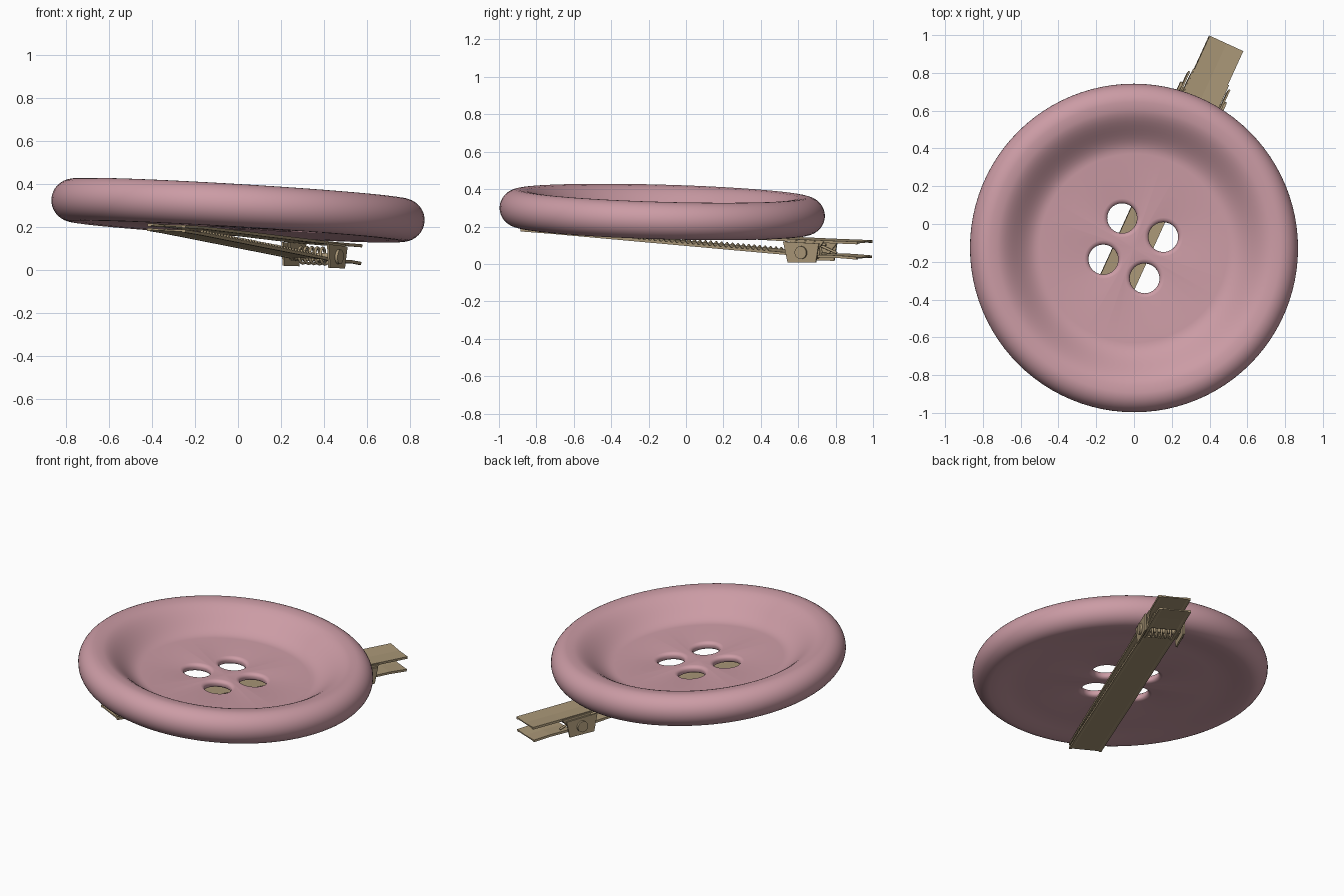
import bpy, bmesh, math
from mathutils import Matrix, Vector

if "Cube" in bpy.data.objects:
    bpy.data.objects.remove(bpy.data.objects["Cube"])

def material(name, col):
    m = bpy.data.materials.new(name)
    m.diffuse_color = (*col, 1)
    m.use_nodes = True
    m.node_tree.nodes["Principled BSDF"].inputs["Base Color"].default_value = m.diffuse_color
    return m

PINK = material("dusty_pink", (0.60, 0.33, 0.375))
BRASS = material("dull_brass", (0.40, 0.31, 0.185))

# Shared tilted frame: button centre and normal; clip runs along local x
TILT = Vector((0, 0, 1)).rotation_difference(Vector((0.06, 0.028, 1))).to_matrix().to_4x4()
FRAME = Matrix.Translation((0, -0.127, 0.278)) @ TILT
CLIP = FRAME @ Matrix.Rotation(math.radians(65.4), 4, 'Z')

def make(name, bm, mat, mw, smooth=None):
    bmesh.ops.recalc_face_normals(bm, faces=bm.faces)
    me = bpy.data.meshes.new(name)
    bm.to_mesh(me)
    bm.free()
    me.materials.append(mat)
    ob = bpy.data.objects.new(name, me)
    bpy.context.collection.objects.link(ob)
    ob.matrix_world = mw
    if smooth:
        shade(ob, smooth)
    return ob

def shade(ob, deg):
    bpy.ops.object.select_all(action='DESELECT')
    ob.select_set(True)
    bpy.context.view_layer.objects.active = ob
    bpy.ops.object.shade_smooth_by_angle(angle=math.radians(deg))

def lathe(profile, steps):
    """Revolve (r, z) points; both ends lie on the axis."""
    bm = bmesh.new()
    vs = [bm.verts.new((r, 0, z)) for r, z in profile]
    es = [bm.edges.new(p) for p in zip(vs, vs[1:])]
    bmesh.ops.spin(bm, geom=vs + es, cent=(0, 0, 0), axis=(0, 0, 1),
                   angle=2 * math.pi, steps=steps, use_duplicate=False)
    bmesh.ops.remove_doubles(bm, verts=bm.verts, dist=1e-5)
    return bm

def loft(bm, rings, closed=False):
    rs = [[bm.verts.new(p) for p in ring] for ring in rings]
    n = len(rs[0])
    for a, b in zip(rs, rs[1:]):
        for i in range(n):
            bm.faces.new((a[i], a[(i + 1) % n], b[(i + 1) % n], b[i]))
    bm.faces.new(rs[0])
    bm.faces.new(rs[-1])

def box(bm, lo, hi):
    ctr = [(a + b) / 2 for a, b in zip(lo, hi)]
    size = [b - a for a, b in zip(lo, hi)]
    bmesh.ops.create_cube(bm, size=1, matrix=Matrix.Translation(ctr) @ Matrix.Diagonal((*size, 1)))

# Button: flat floor, smooth slope, round rim, shallow recessed underside
prof = [(0, -0.035), (0.50, -0.035)]
for i in range(1, 13):                                   # inner slope
    t = i / 12
    prof.append((0.50 + 0.25 * t, -0.035 + 0.133 * (0.5 - 0.5 * math.cos(math.pi * t))))
for i in range(0, 19):                                   # rim
    a = math.radians(90 - i * 10)
    prof.append((0.77 + 0.10 * math.cos(a), 0.10 * math.sin(a)))
prof += [(0.72, -0.097), (0.67, -0.09), (0.61, -0.084), (0.55, -0.083), (0, -0.083)]
button = make("button", lathe(prof, 96), PINK, FRAME)

# Four thread holes with rounded lips
R = 0.02
hole = [(0, 0.05), (0.105, 0.05), (0.105, -0.0345)]
for i in range(1, 7):
    a = math.pi / 2 * i / 6
    hole.append((0.079 + R + 0.006 - (R + 0.006) * math.sin(a), -0.035 - R + R * math.cos(a)))
for i in range(6, 0, -1):
    a = math.pi / 2 * i / 6
    hole.append((0.079 + R + 0.006 - (R + 0.006) * math.sin(a), -0.083 + R - R * math.cos(a)))
hole += [(0.105, -0.0835), (0.105, -0.16), (0, -0.16)]
for k in range(4):
    a = math.radians(20.5 + 90 * k)
    pos = Matrix.Translation((0.17 * math.cos(a), 0.17 * math.sin(a), 0))
    cutter = make("hole_cutter", lathe(hole, 40), PINK, FRAME @ pos)
    cutter.hide_render = True
    mod = button.modifiers.new("hole", 'BOOLEAN')
    mod.operation, mod.object, mod.solver = 'DIFFERENCE', cutter, 'EXACT'
    bpy.context.view_layer.update()
    bpy.context.view_layer.objects.active = button
    bpy.ops.object.modifier_apply(modifier=mod.name)
    bpy.data.objects.remove(cutter)
shade(button, 45)

# Clip arms: thin folded strips following a (u, z) path
W = 0.098
def section(lip):
    """Strip cross-section with edges folded by lip (sign gives direction)."""
    t = 0.007
    top = [(-W, t), (0, t - 0.004), (W, t)]
    bot = [(W, -t), (W - 0.014, -t), (W - 0.02, -t + 0.004),
           (-W + 0.02, -t + 0.004), (-W + 0.014, -t), (-W, -t)]
    return [(v, z * lip) for v, z in top + bot]

def arm(bm, path, lip=1):
    loft(bm, [[(u, v, z + dz) for v, dz in section(lip)] for u, z in path])

bm = bmesh.new()
arm(bm, [(-0.785, -0.112), (-0.6, -0.107), (0.8, -0.107), (1.0, -0.105), (1.195, -0.102)])
make("upper_arm", bm, BRASS, CLIP)

bm = bmesh.new()
arm(bm, [(-0.785, -0.133), (-0.62, -0.136), (0.82, -0.181)])
arm(bm, [(0.945, -0.185), (1.08, -0.181), (1.195, -0.184)])
for s in (-1, 1):                                        # bridges beside the spring
    a, b = sorted((s * 0.078, s * W))
    box(bm, (0.81, a, -0.19), (0.95, b, -0.176))
make("lower_arm", bm, BRASS, CLIP)

# Gripping teeth along both edges of the lower arm
bm = bmesh.new()
N = 40
for s in (-1, 1):
    for i in range(N):
        u = -0.6 + i * 0.032
        z = -0.136 - 0.045 * (u + 0.62) / 1.44
        tri = [(u, z), (u + 0.032, z), (u + 0.016, z + 0.018)]
        loft(bm, [[(a, s * (W - d), c) for a, c in tri] for d in (0, 0.012)])
make("teeth", bm, BRASS, CLIP)

# Hinge ears: outer pair on the lower arm, inner pair on the upper arm
bm = bmesh.new()
outer = [(0.77, -0.115), (0.98, -0.115), (0.965, -0.218), (0.80, -0.224)]
inner = [(0.80, -0.105), (1.0, -0.105), (0.93, -0.195), (0.84, -0.195)]
for s in (-1, 1):
    for shape, v0, v1 in ((outer, 0.112, 0.122), (inner, 0.095, 0.105)):
        loft(bm, [[(u, s * v, z) for u, z in shape] for v in (v0, v1)])
make("hinge_ears", bm, BRASS, CLIP)

# Hinge pin with flat heads
bm = bmesh.new()
for r, length in ((0.014, 0.25), (0.034, 0.0)):
    if length:
        spots = [(0, length)]
    else:
        spots = [(-0.128, 0.014), (0.128, 0.014)]
    for v, d in spots:
        bmesh.ops.create_cone(bm, cap_ends=True, segments=28, radius1=r, radius2=r, depth=d,
                              matrix=Matrix.Translation((0.88, v, -0.168)) @ Matrix.Rotation(math.pi / 2, 4, 'X'))
make("hinge_pin", bm, BRASS, CLIP, 40)

# Coil spring around the pin with two legs pressing the handles
bm = bmesh.new()
pts = [Vector((1.0, -0.07, -0.122))]
T = 5
for i in range(T * 16 + 1):
    a = math.pi / 2 - i * math.pi / 8
    pts.append(Vector((0.88 + 0.038 * math.cos(a), -0.07 + 0.14 * i / (T * 16), -0.168 + 0.038 * math.sin(a))))
pts.append(Vector((1.0, 0.07, -0.172)))
rings = []
for i, p in enumerate(pts):
    d = (pts[min(i + 1, len(pts) - 1)] - pts[max(i - 1, 0)]).normalized()
    side = Vector((0, 1, 0))
    side = (side - d * side.dot(d)).normalized()
    up = d.cross(side)
    rings.append([p + 0.007 * (side * math.cos(k * math.pi / 4) + up * math.sin(k * math.pi / 4)) for k in range(8)])
loft(bm, rings)
make("spring", bm, BRASS, CLIP, 50)
